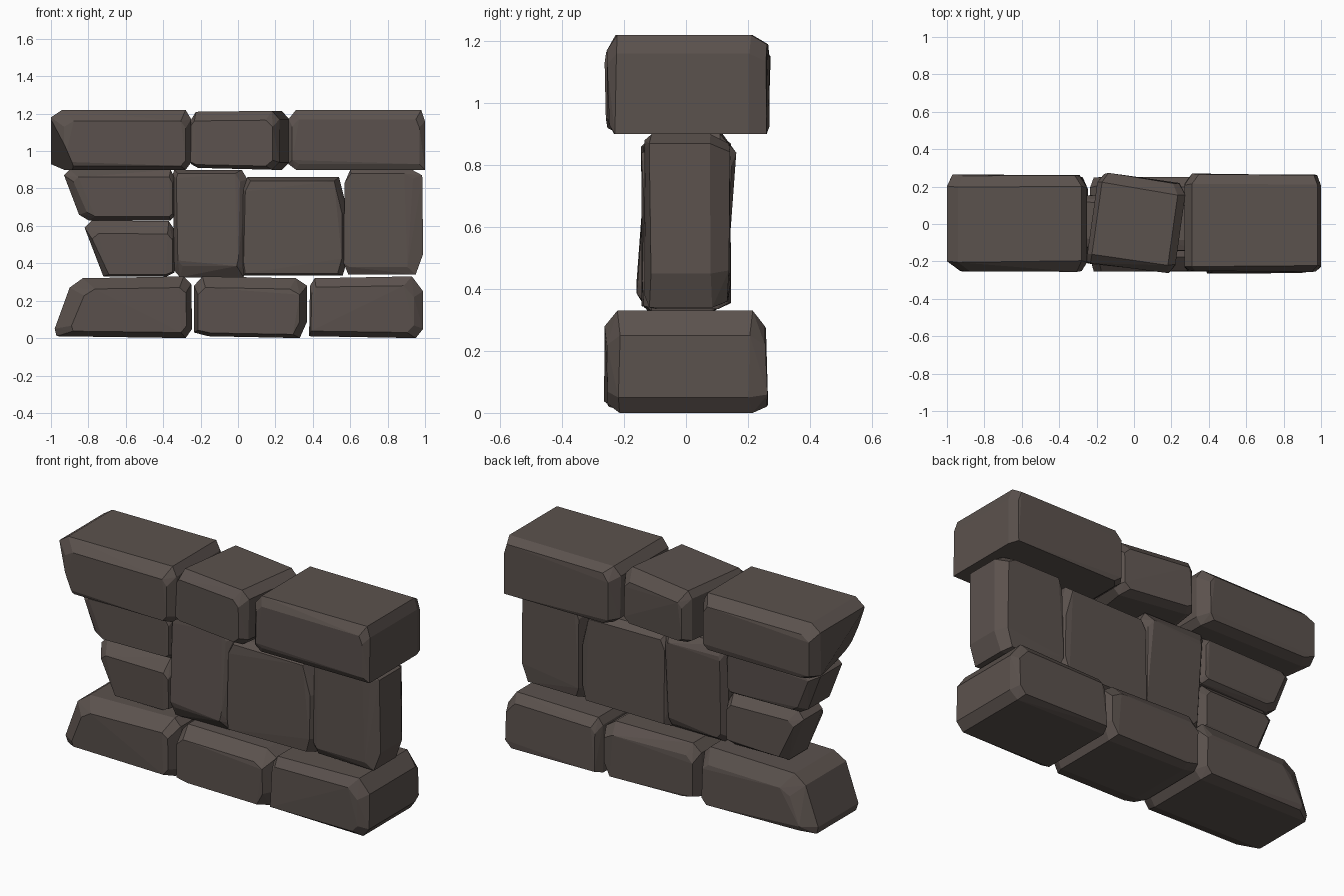
import bpy, bmesh, math, random
from mathutils import Matrix, Vector

if "Cube" in bpy.data.objects:
    bpy.data.objects.remove(bpy.data.objects["Cube"])

random.seed(4)
stone_mat = bpy.data.materials.new("dark brown stone")
stone_mat.diffuse_color = (0.105, 0.084, 0.075, 1)
stone_mat.use_nodes = True
stone_mat.node_tree.nodes["Principled BSDF"].inputs["Base Color"].default_value = stone_mat.diffuse_color


def hull(bm):
    bmesh.ops.convex_hull(bm, input=bm.verts)
    bmesh.ops.delete(bm, geom=[v for v in bm.verts if not v.link_faces], context='VERTS')


def stone(name, outline, ys, front, back, yaw=0, lean=0, cuts=()):
    """Rough block: the hull of an x-z outline and its inset front and back faces.
    ys = front face, front rim, back rim, back face; insets = left, right, bottom, top;
    lean = shift in y from bottom to top; cuts = (point, normal) of chipped corners."""
    xs, zs = [p[0] for p in outline], [p[1] for p in outline]
    x0, x1, z0, z1 = min(xs), max(xs), min(zs), max(zs)
    none = (0, 0, 0, 0)
    bm = bmesh.new()
    for y, (l, r, b, t) in zip(ys, (front, none, none, back)):
        for x, z in outline:
            u, v = (x - x0) / (x1 - x0), (z - z0) / (z1 - z0)
            rough = random.uniform(-.008, .006) * (1 if y > 0 else -1)
            bm.verts.new((x0 + l + u * (x1 - x0 - l - r),
                          y + rough + lean * (v - .5),
                          z0 + b + v * (z1 - z0 - b - t)))
    hull(bm)
    for point, normal in cuts:
        bmesh.ops.bisect_plane(bm, geom=bm.verts[:] + bm.edges[:] + bm.faces[:],
                               plane_co=point, plane_no=normal, clear_outer=True)
        hull(bm)
    bmesh.ops.dissolve_limit(bm, angle_limit=math.radians(3), verts=bm.verts, edges=bm.edges)
    c = Vector(((x0 + x1) / 2, 0, 0))
    bmesh.ops.rotate(bm, verts=bm.verts, cent=c, matrix=Matrix.Rotation(math.radians(yaw), 3, 'Z'))
    bmesh.ops.recalc_face_normals(bm, faces=bm.faces)
    me = bpy.data.meshes.new(name)
    bm.to_mesh(me)
    bm.free()
    me.materials.append(stone_mat)
    ob = bpy.data.objects.new(name, me)
    bpy.context.collection.objects.link(ob)


# Bottom course
stone("base_stone_left",
      [(-.98, .05), (-.97, .01), (-.28, 0), (-.245, .05), (-.25, .29), (-.29, .33), (-.83, .32), (-.9, .27)],
      (-.25, -.17, .19, .25), (.09, .03, .03, .06), (.08, .03, .02, .08))
stone("base_stone_middle",
      [(-.235, .03), (-.16, .01), (.33, 0), (.37, .09), (.37, .28), (.31, .32), (-.19, .33), (-.235, .28)],
      (-.25, -.18, .2, .25), (.02, .04, .02, .06), (.02, .02, .02, .06))
stone("base_stone_right",
      [(.38, .01), (.95, 0), (.99, .05), (.99, .25), (.93, .33), (.41, .32), (.385, .28)],
      (-.26, -.22, .21, .26), (.01, .05, .03, .05), (.02, .02, .02, .05))

# Middle course, narrower
stone("middle_stone_upper_left",
      [(-.93, .87), (-.9, .9), (-.36, .9), (-.34, .86), (-.34, .65), (-.36, .63), (-.8, .63), (-.85, .66)],
      (-.14, -.1, .1, .14), (.05, .01, .02, .04), (.05, .02, .02, .03))
stone("middle_stone_lower_left",
      [(-.82, .59), (-.78, .63), (-.37, .625), (-.34, .58), (-.34, .35), (-.38, .33), (-.72, .33)],
      (-.14, -.08, .09, .14), (.04, .01, .01, .07), (.04, .02, .03, .05))
stone("middle_stone_tall",
      [(-.35, .87), (-.34, .9), (.02, .9), (.05, .85), (.04, .37), (.03, .325), (-.31, .325), (-.34, .36)],
      (-.14, -.1, .1, .14), (.02, .04, .06, .02), (.03, .02, .03, .06), lean=.035)
stone("middle_stone_wide",
      [(.02, .8), (.05, .86), (.54, .86), (.585, .68), (.585, .42), (.56, .335), (.02, .335), (.01, .4)],
      (-.14, -.09, .1, .14), (.02, .03, .01, .02), (.02, .02, .02, .03))
stone("middle_stone_right",
      [(.57, .83), (.6, .9), (.93, .9), (.985, .87), (.99, .45), (.95, .34), (.59, .34), (.565, .4)],
      (-.13, -.115, .08, .14), (.01, .05, .04, .02), (.02, .04, .02, .03))

# Top course
stone("cap_stone_left",
      [(-1, 1.18), (-.94, 1.22), (-.28, 1.22), (-.25, 1.17), (-.25, .94), (-.28, .9), (-.93, .9), (-1, .93)],
      (-.25, -.2, .2, .26), (.07, .03, .02, .06), (.03, .04, .02, .05),
      cuts=[((-1, -.2, 1.17), (-.112, -.029, -.048))])
stone("cap_stone_middle",
      [(-.225, 1.17), (-.2, 1.21), (.21, 1.215), (.25, 1.17), (.25, .94), (.21, .9), (-.19, .91), (-.225, .93)],
      (-.24, -.19, .19, .245), (.0, .03, .02, .05), (.03, .04, .02, .06), yaw=-8)
stone("cap_stone_right",
      [(.27, 1.17), (.31, 1.22), (.98, 1.22), (1, 1.16), (1, .9), (.31, .9), (.27, .93)],
      (-.25, -.23, .21, .265), (.02, .03, .03, .05), (.04, .02, .0, .03))
